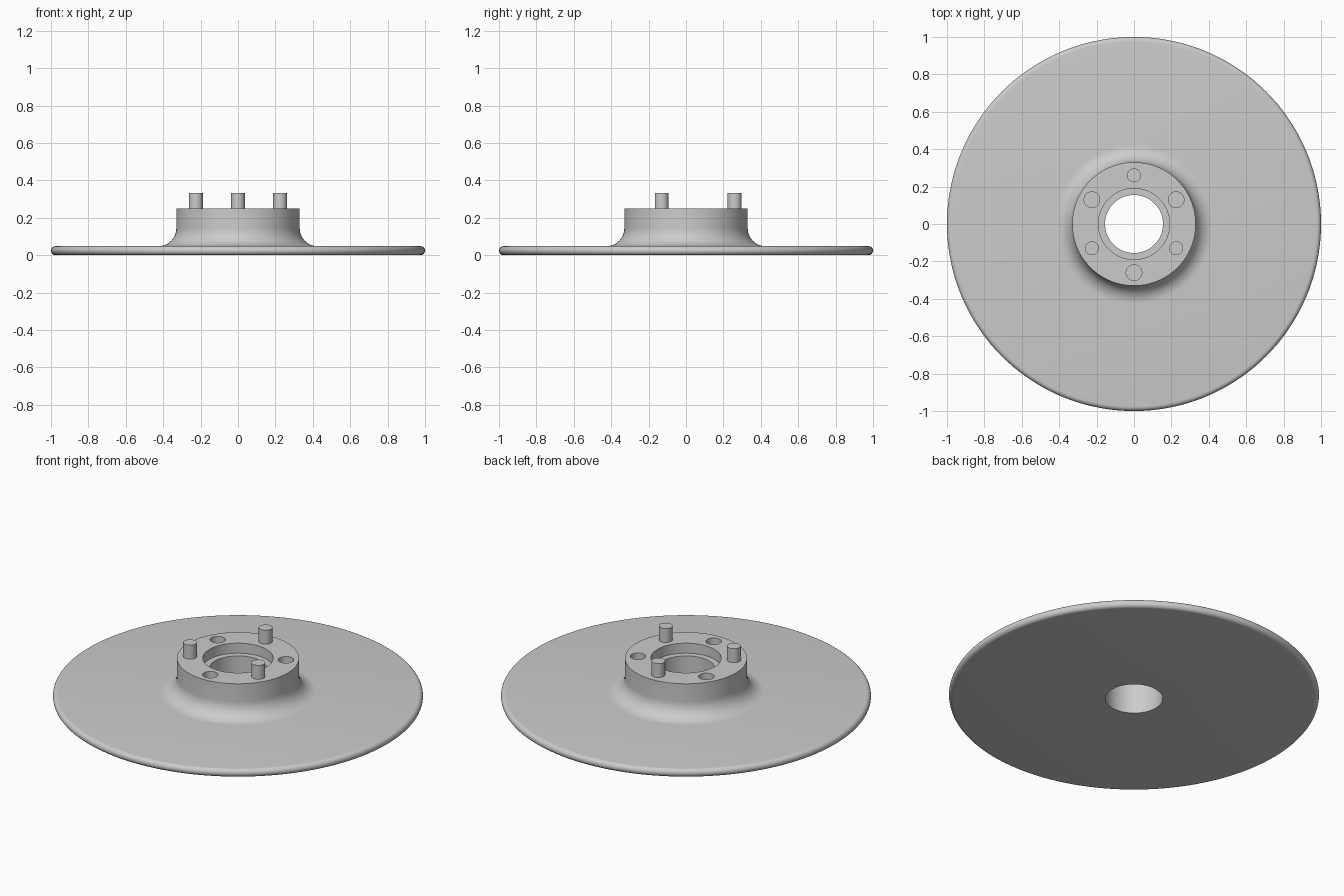
import bpy, bmesh, math

if "Cube" in bpy.data.objects:
    bpy.data.objects.remove(bpy.data.objects["Cube"])

mat = bpy.data.materials.new("light grey metal")
mat.diffuse_color = (0.6, 0.6, 0.6, 1)
mat.use_nodes = True
mat.node_tree.nodes["Principled BSDF"].inputs["Base Color"].default_value = mat.diffuse_color


def arc(cx, cz, r, a0, a1, n):
    return [(cx + r * math.cos(math.radians(a0 + (a1 - a0) * i / n)),
             cz + r * math.sin(math.radians(a0 + (a1 - a0) * i / n))) for i in range(n + 1)]


def lathe(name, profile, steps=144):
    """Revolve a closed (radius, height) profile around z."""
    bm = bmesh.new()
    rings = []
    for i in range(steps):
        a = 2 * math.pi * i / steps
        rings.append([bm.verts.new((r * math.cos(a), r * math.sin(a), z)) for r, z in profile])
    n = len(profile)
    for i in range(steps):
        a, b = rings[i], rings[(i + 1) % steps]
        for j in range(n):
            k = (j + 1) % n
            bm.faces.new((a[j], b[j], b[k], a[k]))
    bmesh.ops.recalc_face_normals(bm, faces=bm.faces)
    me = bpy.data.meshes.new(name)
    bm.to_mesh(me)
    bm.free()
    ob = bpy.data.objects.new(name, me)
    bpy.context.collection.objects.link(ob)
    me.materials.append(mat)
    return ob


def cylinder(name, x, y, r, z0, z1):
    bpy.ops.mesh.primitive_cylinder_add(vertices=40, radius=r, depth=z1 - z0,
                                        location=(x, y, (z0 + z1) / 2))
    ob = bpy.context.object
    ob.name = name
    ob.data.materials.append(mat)
    return ob


def smooth(ob):
    bpy.ops.object.select_all(action='DESELECT')
    ob.select_set(True)
    bpy.context.view_layer.objects.active = ob
    bpy.ops.object.shade_smooth_by_angle(angle=math.radians(30))


# Disc with rounded rim, filleted hub and stepped bore
T = 0.048
profile = [(0.155, 0.0)]
profile += arc(1 - T / 2, T / 2, T / 2, -90, 90, 12)
profile += arc(0.425, T + 0.095, 0.095, 270, 180, 12)
profile += [(0.33, 0.25), (0.19, 0.25), (0.19, 0.19), (0.155, 0.19)]
hub = lathe("flanged_disc", profile)

# Alternating blind holes and pins on the bolt circle
for i in range(6):
    a = math.radians(90 + 60 * i)
    x, y = 0.26 * math.cos(a), 0.26 * math.sin(a)
    if i % 2 == 0:
        smooth(cylinder("locating_pin", x, y, 0.037, 0.20, 0.333))
    else:
        cutter = cylinder("hole_cutter", x, y, 0.042, 0.15, 0.30)
        cutter.hide_render = True
        mod = hub.modifiers.new("hole", 'BOOLEAN')
        mod.operation = 'DIFFERENCE'
        mod.solver = 'EXACT'
        mod.object = cutter
        bpy.context.view_layer.objects.active = hub
        bpy.ops.object.modifier_apply(modifier=mod.name)
        bpy.data.objects.remove(cutter)
smooth(hub)
